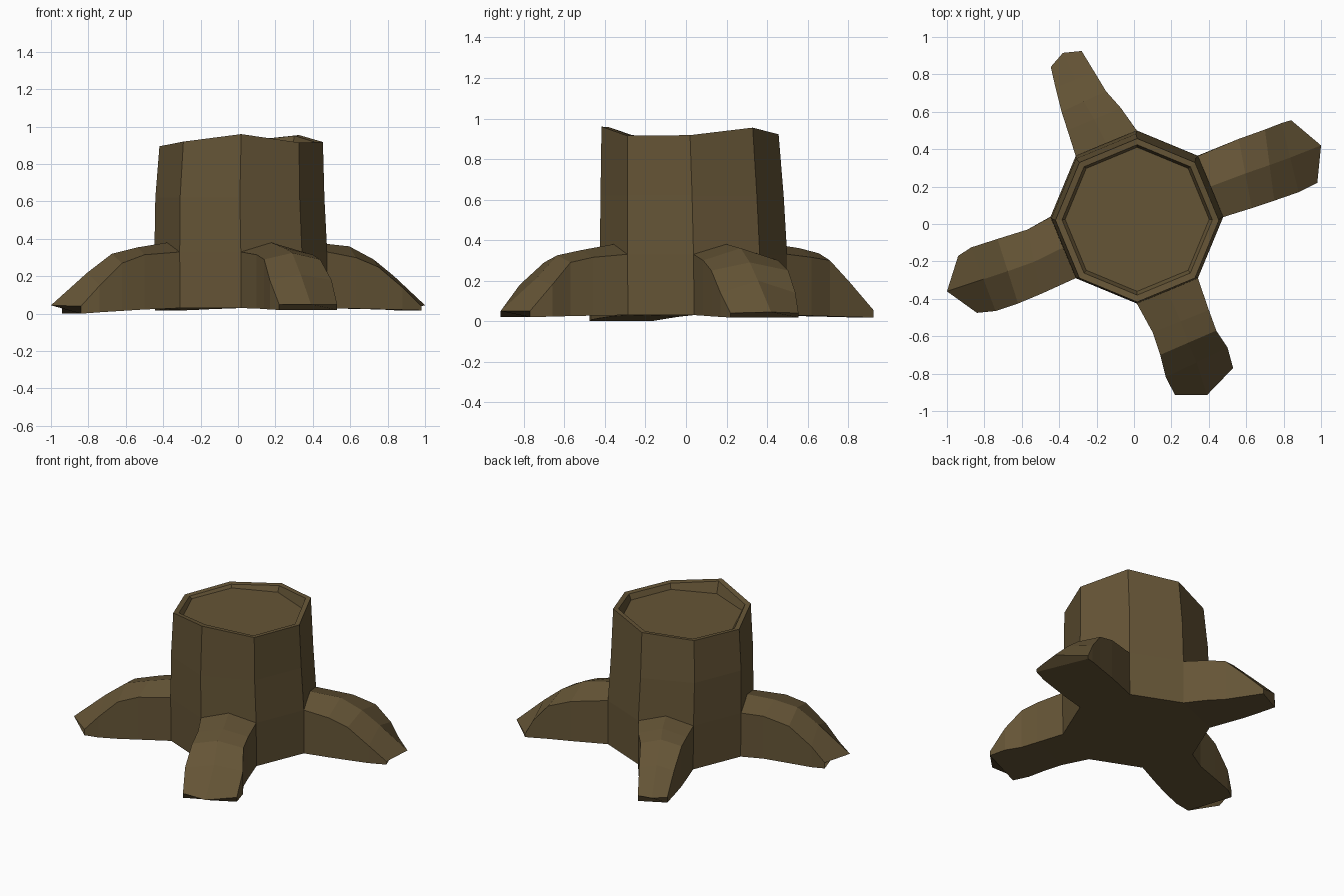
import bpy, bmesh
from math import cos, sin, pi

if "Cube" in bpy.data.objects:
    bpy.data.objects.remove(bpy.data.objects["Cube"])

bark = bpy.data.materials.new("bark")
bark.diffuse_color = (0.13, 0.09, 0.037, 1)
bark.use_nodes = True
bark.node_tree.nodes["Principled BSDF"].inputs["Base Color"].default_value = bark.diffuse_color


def ring(cx, cy, r, zs):
    """Eight points of an octagon; zs is one height or eight."""
    if not isinstance(zs, (list, tuple)):
        zs = [zs] * 8
    return [(cx + r * cos(k * pi / 4), cy + r * sin(k * pi / 4), zs[k]) for k in range(8)]


def loft(name, rings, cap_start, cap_end, skip=lambda i, k: False):
    """Bridge point rings into a flat-shaded object."""
    bm = bmesh.new()
    loops = [[bm.verts.new(p) for p in r] for r in rings]
    n = len(loops[0])
    for i in range(len(loops) - 1):
        a, b = loops[i], loops[i + 1]
        for k in range(n):
            if not skip(i, k):
                j = (k + 1) % n
                bm.faces.new((a[k], a[j], b[j], b[k]))
    if cap_start:
        bm.faces.new(loops[0][::-1])
    if cap_end:
        bm.faces.new(loops[-1])
    bmesh.ops.recalc_face_normals(bm, faces=bm.faces)
    mesh = bpy.data.meshes.new(name)
    bm.to_mesh(mesh)
    bm.free()
    mesh.materials.append(bark)
    obj = bpy.data.objects.new(name, mesh)
    bpy.context.collection.objects.link(obj)


# Trunk: octagonal, uneven rim, sunken cut face; lower alternate sides open to the roots
rim = [0.918, 0.955, 0.922, 0.90, 0.895, 0.92, 0.96, 0.915]
base = ring(0.015, 0.04, 0.46, 0.03)
collar = ring(0.015, 0.037, 0.462, 0.33)
loft("trunk", [base, collar,
               ring(0.010, 0.030, 0.452, 0.62),
               ring(0.017, 0.020, 0.437, rim),
               ring(0.017, 0.022, 0.402, [z - 0.003 for z in rim]),
               ring(0.017, 0.025, 0.385, 0.878)],
     True, True, skip=lambda i, k: i == 0 and k % 2 == 0)

# Roots: first trunk corner, ground height, sections (side a xy, side b xy, shoulder z, crest z), tip
roots = {
    "right_root": (0, 0.018, [(0.63, 0.085, 0.56, 0.455, 0.30, 0.36),
                              (0.75, 0.125, 0.70, 0.505, 0.25, 0.29),
                              (0.88, 0.17, 0.79, 0.54, 0.14, 0.20),
                              (0.98, 0.22, 0.84, 0.555, 0.04, 0)], (1.0, 0.42, 0.045)),
    "back_root": (2, 0.018, [(-0.07, 0.62, -0.355, 0.50, 0.315, 0.36),
                             (-0.15, 0.71, -0.387, 0.60, 0.30, 0.335),
                             (-0.21, 0.81, -0.42, 0.73, 0.19, 0.215),
                             (-0.28, 0.925, -0.445, 0.84, 0.055, 0)], (-0.38, 0.915, 0.06)),
    "left_root": (4, 0.0, [(-0.57, -0.03, -0.50, -0.375, 0.315, 0.355),
                           (-0.73, -0.08, -0.62, -0.425, 0.27, 0.32),
                           (-0.87, -0.125, -0.74, -0.465, 0.15, 0.22),
                           (-0.94, -0.17, -0.84, -0.475, 0.04, 0)], (-1.0, -0.36, 0.045)),
    "front_root": (6, 0.02, [(0.10, -0.58, 0.40, -0.46, 0.315, 0.35),
                             (0.14, -0.70, 0.44, -0.57, 0.29, 0.325),
                             (0.17, -0.82, 0.50, -0.66, 0.18, 0.21),
                             (0.22, -0.915, 0.53, -0.77, 0.05, 0)], (0.39, -0.915, 0.05)),
}
for name, (k, ground, sections, tip) in roots.items():
    a, b = collar[k], collar[(k + 1) % 8]
    crest = ((a[0] + b[0]) / 2, (a[1] + b[1]) / 2, 0.38)
    rings = [[base[k], a, crest, b, base[(k + 1) % 8]]]
    for i, (ax, ay, bx, by, zs, zc) in enumerate(sections):
        low = 0.03 + (ground - 0.03) * (i + 1) / len(sections)
        top = tip if i == len(sections) - 1 else ((ax + bx) / 2, (ay + by) / 2, zc)
        rings.append([(ax, ay, low), (ax, ay, zs), top, (bx, by, zs), (bx, by, low)])
    loft(name, rings, False, True)
